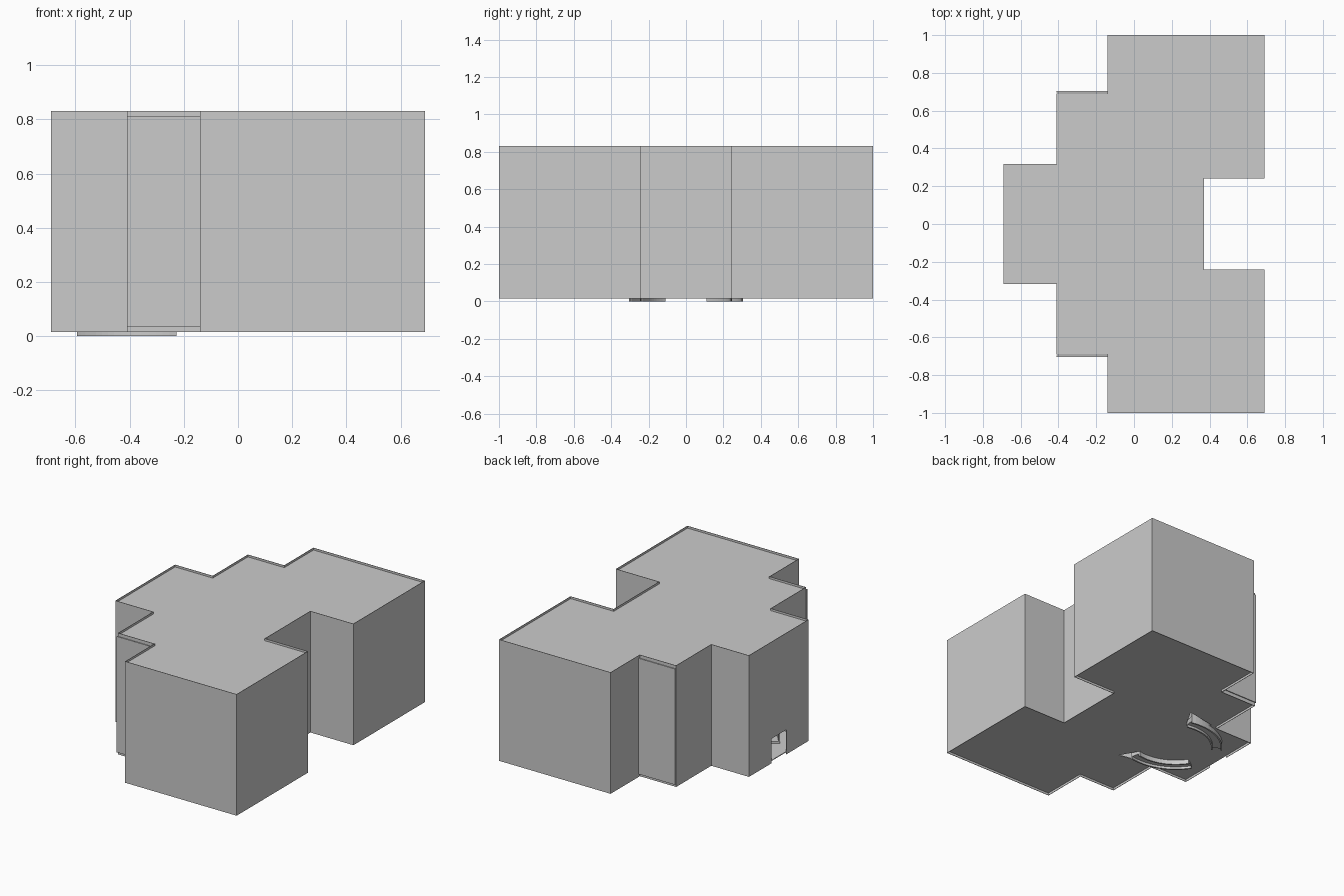
import bpy, bmesh, math
from mathutils import Vector

if "Cube" in bpy.data.objects:
    bpy.data.objects.remove(bpy.data.objects["Cube"])

grey = bpy.data.materials.new("light_grey")
grey.use_nodes = True
grey.diffuse_color = (0.6, 0.6, 0.6, 1)
grey.node_tree.nodes["Principled BSDF"].inputs["Base Color"].default_value = (0.6, 0.6, 0.6, 1)

BOTTOM, TOP = 0.015, 0.83
FLOOR, ROOF = 0.03, 0.816


def prism(name, points, z0, z1, caps=True):
    """Extrude a counter-clockwise outline from z0 to z1."""
    bm = bmesh.new()
    low = [bm.verts.new((x, y, z0)) for x, y in points]
    high = [bm.verts.new((x, y, z1)) for x, y in points]
    n = len(points)
    for i in range(n):
        j = (i + 1) % n
        bm.faces.new((low[i], low[j], high[j], high[i]))
    if caps:
        bm.faces.new(high)
        bm.faces.new(low[::-1])
        bmesh.ops.recalc_face_normals(bm, faces=bm.faces)
    mesh = bpy.data.meshes.new(name)
    bm.to_mesh(mesh)
    bm.free()
    mesh.materials.append(grey)
    obj = bpy.data.objects.new(name, mesh)
    bpy.context.collection.objects.link(obj)
    return obj


def box(name, x0, x1, y0, y1, z0, z1):
    return prism(name, [(x0, y0), (x1, y0), (x1, y1), (x0, y1)], z0, z1)


def cut(obj, cutter):
    cutter.hide_render = True
    cutter.hide_viewport = True
    cutter.display_type = 'WIRE'
    mod = obj.modifiers.new("opening", 'BOOLEAN')
    mod.operation = 'DIFFERENCE'
    mod.solver = 'EXACT'
    mod.object = cutter


# Stepped plan with a recess on one long side
outline = [(-0.14, -1), (0.69, -1), (0.69, -0.24), (0.37, -0.24),
           (0.37, 0.24), (0.69, 0.24), (0.69, 1), (-0.14, 1),
           (-0.14, 0.69), (-0.41, 0.69), (-0.41, 0.317), (-0.69, 0.317),
           (-0.69, -0.317), (-0.41, -0.317), (-0.41, -0.69), (-0.14, -0.69)]

# Thin outer walls standing a little above the roof and below the floor
walls = prism("outer_walls", outline, BOTTOM, TOP, caps=False)
shell = walls.modifiers.new("thickness", 'SOLIDIFY')
shell.thickness = 0.003
shell.offset = -1
shell.use_even_offset = True
cut(walls, box("doorway_cutter", -0.8, -0.6, -0.08, 0.08, 0.0, 0.18))

# Roof and floor slabs
prism("roof", outline, ROOF - 0.005, ROOF)
floor = prism("floor", outline, FLOOR, FLOOR + 0.005)

# Corridor and room partitions
partitions = [(0.09, 0.09, -0.70, 0.54), (0.09, 0.69, 0.54, 0.54),
              (-0.41, 0.69, 0.70, 0.70), (-0.41, 0.09, -0.70, -0.70),
              (0.09, 0.37, -0.24, -0.24)]
for x0, x1, y0, y1 in partitions:
    t = 0.003
    inset = 0.004
    box("partition_wall", x0 - t + inset, x1 + t - inset, y0 - t, y1 + t, FLOOR + 0.004, ROOF - 0.004)


def arc(radius, side, start, end, steps=16):
    angles = [math.radians(start + (end - start) * i / steps) for i in range(steps + 1)]
    return [(-0.3 + radius * math.cos(a), side * (-0.05 + radius * math.sin(a))) for a in angles]


def curved_band(name, inner, outer, side, z0, z1):
    points = arc(outer, side, 78, 146) + arc(inner, side, 78, 146)[::-1]
    return prism(name, points, z0, z1)


# Mirrored curved stairs, each with two side rails and a floor opening
for side, label in ((1, "back"), (-1, "front")):
    curved_band(label + "_stair_tread", 0.29, 0.35, side, 0.016, 0.05)
    curved_band(label + "_stair_outer_rail", 0.345, 0.355, side, 0.0, 0.14)
    curved_band(label + "_stair_inner_rail", 0.285, 0.295, side, 0.0, 0.14)
    gap = [(-0.17, side * 0.35), (-0.24, side * 0.225), (-0.38, side * 0.31)]
    cut(floor, prism(label + "_stair_opening_cutter", gap, 0.01, 0.06))
